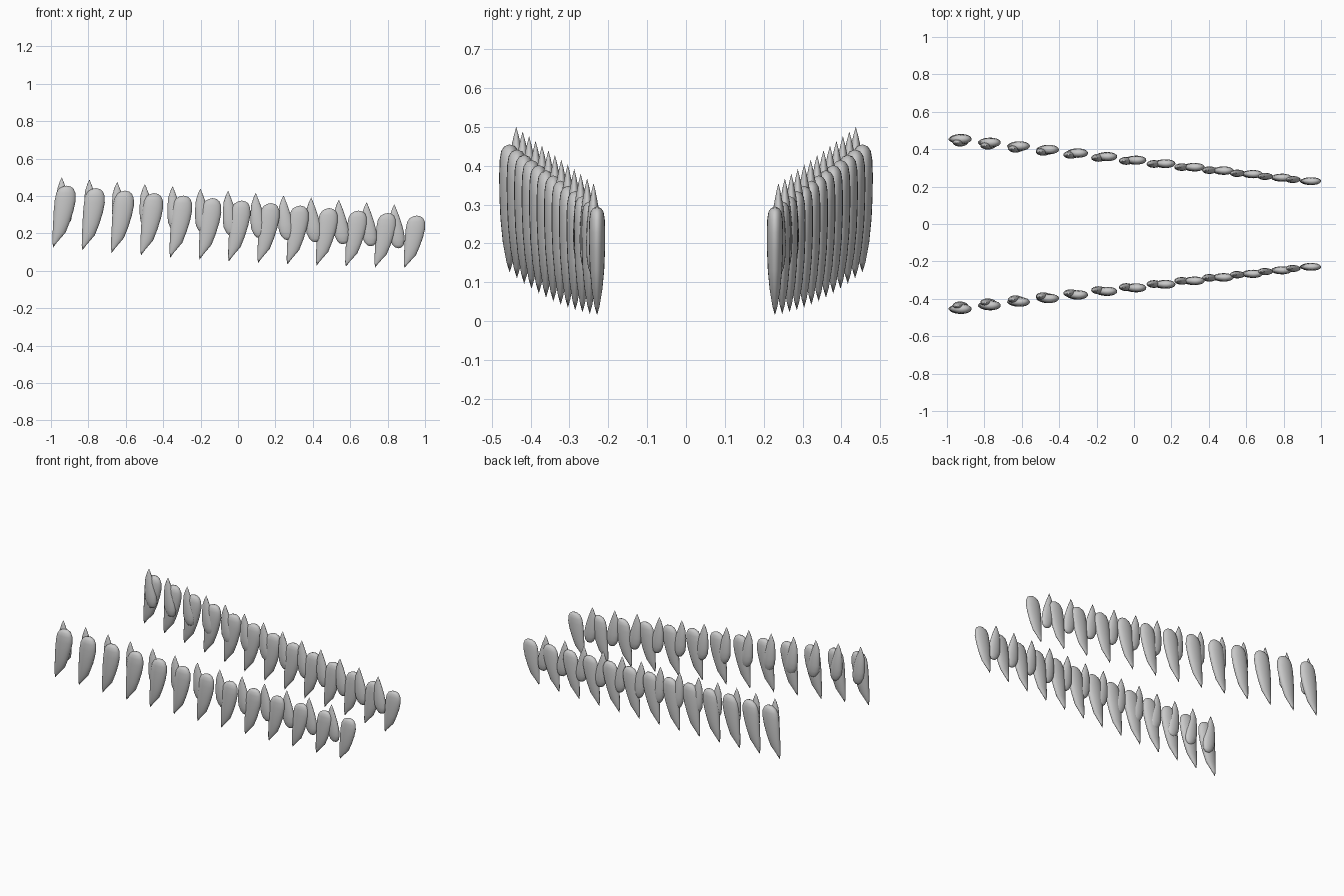
import bpy, bmesh
from math import cos, sin, pi

cube = bpy.data.objects.get("Cube")
if cube:
    bpy.data.objects.remove(cube, do_unlink=True)

enamel = bpy.data.materials.new("grey enamel")
enamel.use_nodes = True
GREY = (0.58, 0.58, 0.58, 1)
enamel.diffuse_color = GREY
enamel.node_tree.nodes["Principled BSDF"].inputs["Base Color"].default_value = GREY

COUNT, SIDES = 13, 20

# Tooth sections from tip to root: length fraction, left edge, right edge, depth fraction
UPPER = [(0, 0, 0, 0), (.08, -.004, .02, .3), (.24, -.003, .066, .66),
         (.42, 0, .09, .88), (.6, .003, .109, .98), (.76, .008, .12, 1),
         (.88, .016, .119, .95), (.95, .03, .109, .8), (.985, .05, .094, .5),
         (1, .072, .072, 0)]
LOWER = [(0, 0, 0, 0), (.1, -.012, .01, .3), (.25, -.024, .024, .65),
         (.45, -.028, .04, .9), (.65, -.028, .052, 1), (.8, -.024, .055, .95),
         (.92, -.01, .05, .75), (.98, .005, .038, .45), (1, .02, .02, 0)]


def lerp(a, b, u):
    return a + (b - a) * u


def add_tooth(bm, profile, x, y, tip, root, width, depth):
    """Skin elliptical sections between a pointed tip and a rounded root."""
    rings = []
    for f, left, right, d in profile:
        cx, rx = x + width * (left + right) / 2, width * (right - left) / 2
        z = lerp(tip, root, f)
        n = SIDES if rx > 0 else 1
        rings.append([bm.verts.new((cx + rx * cos(2 * pi * i / n) if n > 1 else cx,
                                    y + depth * d * sin(2 * pi * i / n), z))
                      for i in range(n)])
    for a, b in zip(rings, rings[1:]):
        for i in range(SIDES):
            j = (i + 1) % SIDES
            corners = [a[i % len(a)], a[j % len(a)], b[j % len(b)], b[i % len(b)]]
            bm.faces.new(list(dict.fromkeys(corners)))


def make_rows(name, place):
    """Build one row of teeth and mirror it to the other side of the jaw."""
    bm = bmesh.new()
    for k in range(COUNT):
        add_tooth(bm, *place(k / (COUNT - 1)))
    bmesh.ops.recalc_face_normals(bm, faces=bm.faces)
    for face in bm.faces:
        face.smooth = True
    mesh = bpy.data.meshes.new(name)
    bm.to_mesh(mesh)
    bm.free()
    mesh.materials.append(enamel)
    obj = bpy.data.objects.new(name, mesh)
    bpy.context.collection.objects.link(obj)
    mirror = obj.modifiers.new("other side", 'MIRROR')
    mirror.use_axis = (False, True, False)


# Large outer teeth pointing down
make_rows("upper_teeth", lambda u: (
    UPPER, lerp(-.988, .89, u), lerp(-.454, -.229, u),
    .125 - .19 * u + .08 * u * u, lerp(.455, .295, u),
    lerp(1, .92, u), lerp(.027, .021, u)))

# Smaller inner teeth pointing up between them
make_rows("lower_teeth", lambda u: (
    LOWER, lerp(-.942, .836, u), lerp(-.437, -.238, u),
    lerp(.5, .355, u), lerp(.25, .12, u), 1, lerp(.023, .019, u)))
